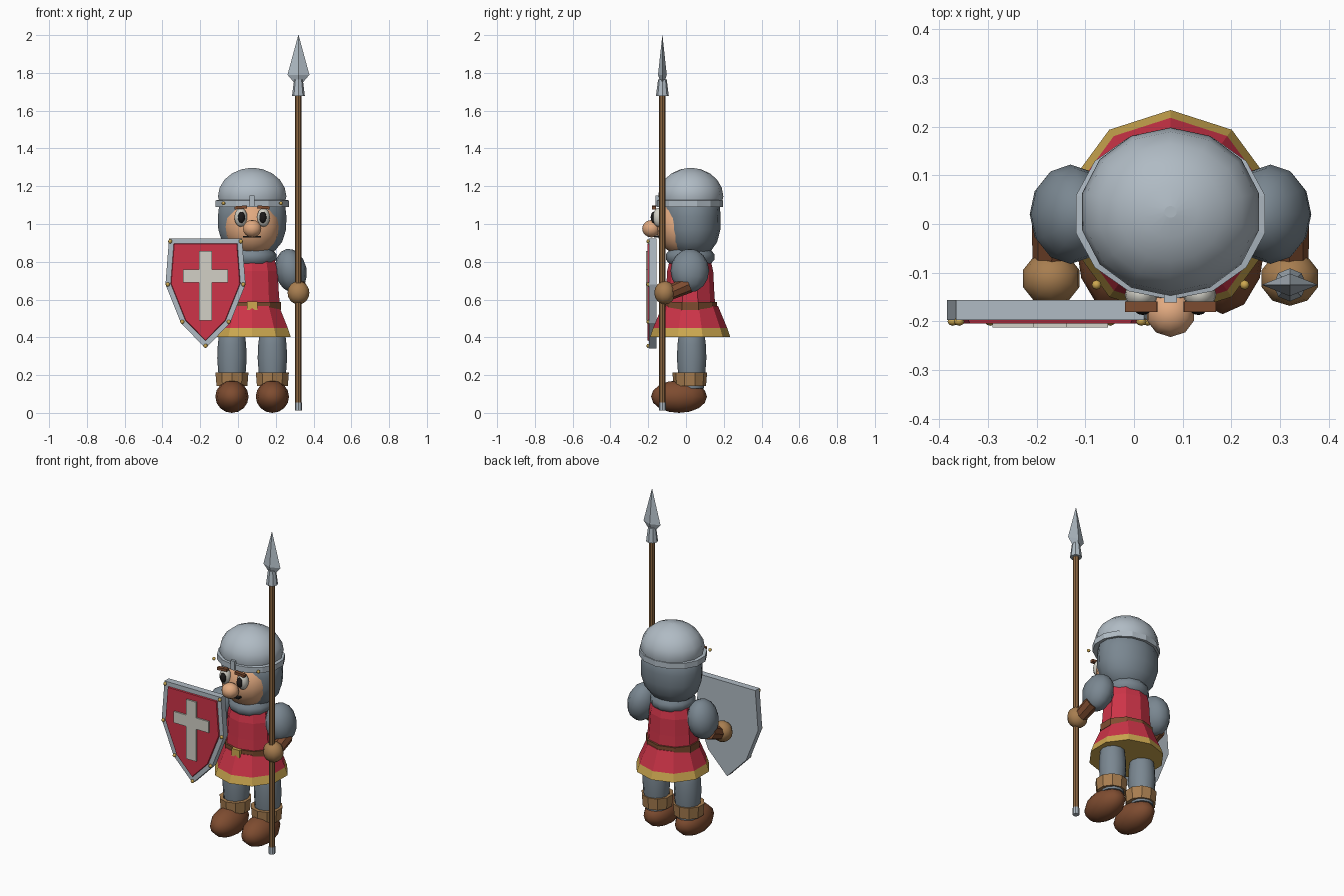
import bpy, bmesh, math
from mathutils import Vector, Matrix

if "Cube" in bpy.data.objects:
    bpy.data.objects.remove(bpy.data.objects["Cube"])

CX, CY = 0.075, 0.022          # body axis


def material(name, r, g, b):
    m = bpy.data.materials.new(name)
    lin = [(c / 255 / 12.92) if c < 11 else ((c / 255 + 0.055) / 1.055) ** 2.4 for c in (r, g, b)]
    m.diffuse_color = (*lin, 1)
    m.use_nodes = True
    m.node_tree.nodes["Principled BSDF"].inputs["Base Color"].default_value = m.diffuse_color
    return m


MAIL = material("chainmail grey", 122, 135, 145)
STEEL = material("steel", 176, 187, 196)
RED = material("tunic red", 205, 52, 72)
GOLD = material("gold", 205, 168, 80)
SKIN = material("skin", 226, 170, 128)
TAN = material("tan leather", 168, 126, 80)
BROWN = material("dark leather", 126, 76, 48)
WOOD = material("wood", 140, 102, 64)
PALE = material("pale cloth", 210, 208, 198)
BLACK = material("black", 28, 26, 26)


def finish(name, bm, mats, smooth=False):
    bmesh.ops.recalc_face_normals(bm, faces=bm.faces)
    me = bpy.data.meshes.new(name)
    bm.to_mesh(me)
    bm.free()
    for m in mats:
        me.materials.append(m)
    if smooth:
        me.shade_smooth()
    ob = bpy.data.objects.new(name, me)
    bpy.context.collection.objects.link(ob)
    return ob


def ball(name, loc, size, mat, rot_y=0.0, seg=12, rings=8):
    bm = bmesh.new()
    bmesh.ops.create_uvsphere(bm, u_segments=seg, v_segments=rings, radius=1)
    bm.transform(Matrix.Translation(loc) @ Matrix.Rotation(rot_y, 4, 'Y') @ Matrix.Diagonal((*size, 1)))
    return finish(name, bm, [mat], True)


def lathe(name, loc, profile, mats, seg=10, sx=1.0, sy=1.0, smooth=False, rule=None):
    """Stack rings of (radius, z) round a vertical axis, with capped ends."""
    bm = bmesh.new()
    rings = []
    for r, z in profile:
        ring = []
        for i in range(seg):
            a = 2 * math.pi * i / seg
            ring.append(bm.verts.new((loc[0] + r * sx * math.sin(a), loc[1] + r * sy * math.cos(a), z)))
        rings.append(ring)
    for lo, hi in zip(rings, rings[1:]):
        for i in range(seg):
            j = (i + 1) % seg
            bm.faces.new((lo[i], lo[j], hi[j], hi[i]))
    bm.faces.new(rings[0])
    bm.faces.new(rings[-1])
    if rule:
        for f in bm.faces:
            f.material_index = rule(f.calc_center_median().z)
    ob = finish(name, bm, mats, smooth)
    if smooth:                  # keep the end caps crisp
        for p in ob.data.polygons:
            p.use_smooth = len(p.vertices) == 4
    return ob


def box(name, loc, size, mat, rot_y=0.0):
    bm = bmesh.new()
    bmesh.ops.create_cube(bm, size=1)
    bm.transform(Matrix.Translation(loc) @ Matrix.Rotation(rot_y, 4, 'Y') @ Matrix.Diagonal((*size, 1)))
    return finish(name, bm, [mat])


def prism(pts, y_front, y_back):
    """Extrude an outline in x, z along y; returns the bmesh and its front face."""
    bm = bmesh.new()
    f = [bm.verts.new((x, y_front, z)) for x, z in pts]
    b = [bm.verts.new((x, y_back, z)) for x, z in pts]
    front = bm.faces.new(f)
    bm.faces.new(b[::-1])
    for i in range(len(pts)):
        j = (i + 1) % len(pts)
        bm.faces.new((f[i], b[i], b[j], f[j]))
    bmesh.ops.recalc_face_normals(bm, faces=bm.faces)
    return bm, front


def tube(name, a, b, r1, r2, mat, seg=8):
    a, b = Vector(a), Vector(b)
    d = b - a
    bm = bmesh.new()
    bmesh.ops.create_cone(bm, cap_ends=True, segments=seg, radius1=r1, radius2=r2, depth=d.length)
    bm.transform(Matrix.Translation((a + b) / 2) @ d.to_track_quat('Z', 'Y').to_matrix().to_4x4())
    return finish(name, bm, [mat])


# Legs, boots and arms on both sides
for s, side in ((-1, "right"), (1, "left")):
    x = CX + s * 0.107
    ball(side + "_boot", (x, -0.037, 0.086), (0.088, 0.148, 0.086), BROWN)
    lathe(side + "_boot_cuff", (x, 0.02), [(0.086, 0.143), (0.092, 0.215), (0.07, 0.215), (0.07, 0.19)], [TAN], 10)
    lathe(side + "_leg", (x, 0.03), [(0.064, 0.13), (0.073, 0.22), (0.078, 0.29), (0.075, 0.36), (0.068, 0.42),
                                     (0.05, 0.46)], [MAIL], 12, smooth=True)
    ball(side + "_upper_arm", (CX + s * 0.205, 0.02, 0.753), (0.083, 0.102, 0.117), MAIL, -s * 0.2)
    tube(side + "_forearm", (CX + s * 0.24, 0.015, 0.68), (CX + s * 0.245, -0.1, 0.63), 0.045, 0.038, BROWN)
    ball(side + "_hand", (CX + s * 0.245, -0.112, 0.636), (0.061, 0.056, 0.062), TAN, seg=10)

# Tunic, skirt with gold hem, belt and collar
lathe("tunic", (CX, CY), [(0.134, 0.55), (0.127, 0.65), (0.122, 0.75), (0.108, 0.81), (0.07, 0.84)], [RED],
      sx=1.16)
lathe("skirt", (CX, CY), [(0.212, 0.403), (0.196, 0.45), (0.148, 0.565)], [RED, GOLD], sx=1.01,
      rule=lambda z: 1 if z < 0.44 else 0)
lathe("belt", (CX, CY), [(0.143, 0.545), (0.143, 0.588)], [BROWN], sx=1.12)
box("belt_buckle", (CX, CY - 0.142, 0.567), (0.055, 0.02, 0.046), GOLD)
lathe("collar", (CX, CY), [(0.11, 0.79), (0.128, 0.81), (0.128, 0.84), (0.105, 0.87)], [MAIL], 12,
      smooth=True)

# Head and hood
lathe("mail_hood", (CX, 0.033), [(0.09, 0.84), (0.125, 0.86), (0.163, 0.905), (0.184, 0.97), (0.186, 1.04),
                                 (0.178, 1.11), (0.1, 1.17)], [MAIL], 14, sy=0.81, smooth=True)
ball("face", (CX, -0.02, 0.985), (0.15, 0.138, 0.15), SKIN, seg=16, rings=10)
ball("nose", (CX, -0.183, 0.975), (0.051, 0.049, 0.046), SKIN, seg=10)
box("mouth", (CX, -0.155, 0.932), (0.095, 0.03, 0.009), BLACK)
for s, side in ((-1, "right"), (1, "left")):
    x = CX + s * 0.06
    ball(side + "_eye", (x, -0.145, 1.035), (0.034, 0.032, 0.05), PALE)
    ball(side + "_pupil", (x - s * 0.003, -0.171, 1.035), (0.019, 0.016, 0.03), BLACK)
    box(side + "_eyebrow", (CX + s * 0.06, -0.17, 1.088), (0.066, 0.022, 0.016), BROWN, s * 0.08)
    ball(side + "_helmet_rivet", (CX + s * 0.152, -0.125, 1.11), (0.01, 0.01, 0.01), GOLD, seg=8, rings=6)

# Helmet
dome = [(0.172, 1.1)] + [(0.186 * math.cos(a), 1.145 + 0.152 * math.sin(a))
                         for a in (math.radians(d) for d in (0, 18, 36, 54, 72, 86))]
lathe("helmet_dome", (CX, 0.025), dome, [STEEL], 14, sy=0.93, smooth=True)
lathe("helmet_band", (CX, 0.02), [(0.19, 1.09), (0.199, 1.09), (0.199, 1.125), (0.18, 1.128)], [STEEL], 14,
      sy=0.88)
box("helmet_front_clasp", (CX, -0.15, 1.122), (0.026, 0.022, 0.056), STEEL)

# Shield: steel rim with raised red field
SX = -0.172
half = [(0.193, 0.923), (0.212, 0.68), (0.13, 0.475)]
outline = [(SX + w, z) for w, z in half] + [(SX, 0.342)] + [(SX - w, z) for w, z in half[::-1]]
bm, front = prism(outline, -0.197, -0.156)
bmesh.ops.inset_region(bm, faces=[front], thickness=0.027, use_even_offset=True)
ring = bmesh.ops.inset_region(bm, faces=[front], thickness=0.003, depth=0.007, use_even_offset=True)
for f in [front] + ring["faces"]:
    f.material_index = 1
finish("shield", bm, [STEEL, RED])

# Shield cross, one outline
a, b, t, z0, z1, lo, hi = 0.034, 0.119, 0.0, 0.49, 0.857, 0.69, 0.76
arm = [(a, z0), (a, lo), (b, lo), (b, hi), (a, hi), (a, z1)]
bm, _ = prism([(SX + w, z) for w, z in arm] + [(SX - w, z) for w, z in arm[::-1]], -0.213, -0.204)
finish("shield_cross", bm, [PALE])

# Shield rivets
studs = [(0.187, 0.908), (0.2, 0.68), (0.123, 0.482), (0, 0.355)]
for i, (w, z) in enumerate(studs):
    for s in ((-1, 1) if w else (1,)):
        ball("shield_rivet_%d" % i, (SX + s * w, -0.2, z), (0.011, 0.009, 0.011), GOLD, seg=8, rings=6)

# Spear
SP = (0.32, -0.125)
lathe("spear_shaft", SP, [(0.017, 0.03), (0.017, 1.7)], [WOOD], 8)
lathe("spear_foot", SP, [(0.019, 0.012), (0.019, 0.056)], [STEEL], 8)
lathe("spear_socket", SP, [(0.034, 1.678), (0.023, 1.765)], [STEEL], 8)
lathe("spear_blade", SP, [(0.024, 1.75), (0.058, 1.79), (0.001, 2.0)], [STEEL], 4, sy=0.4)
